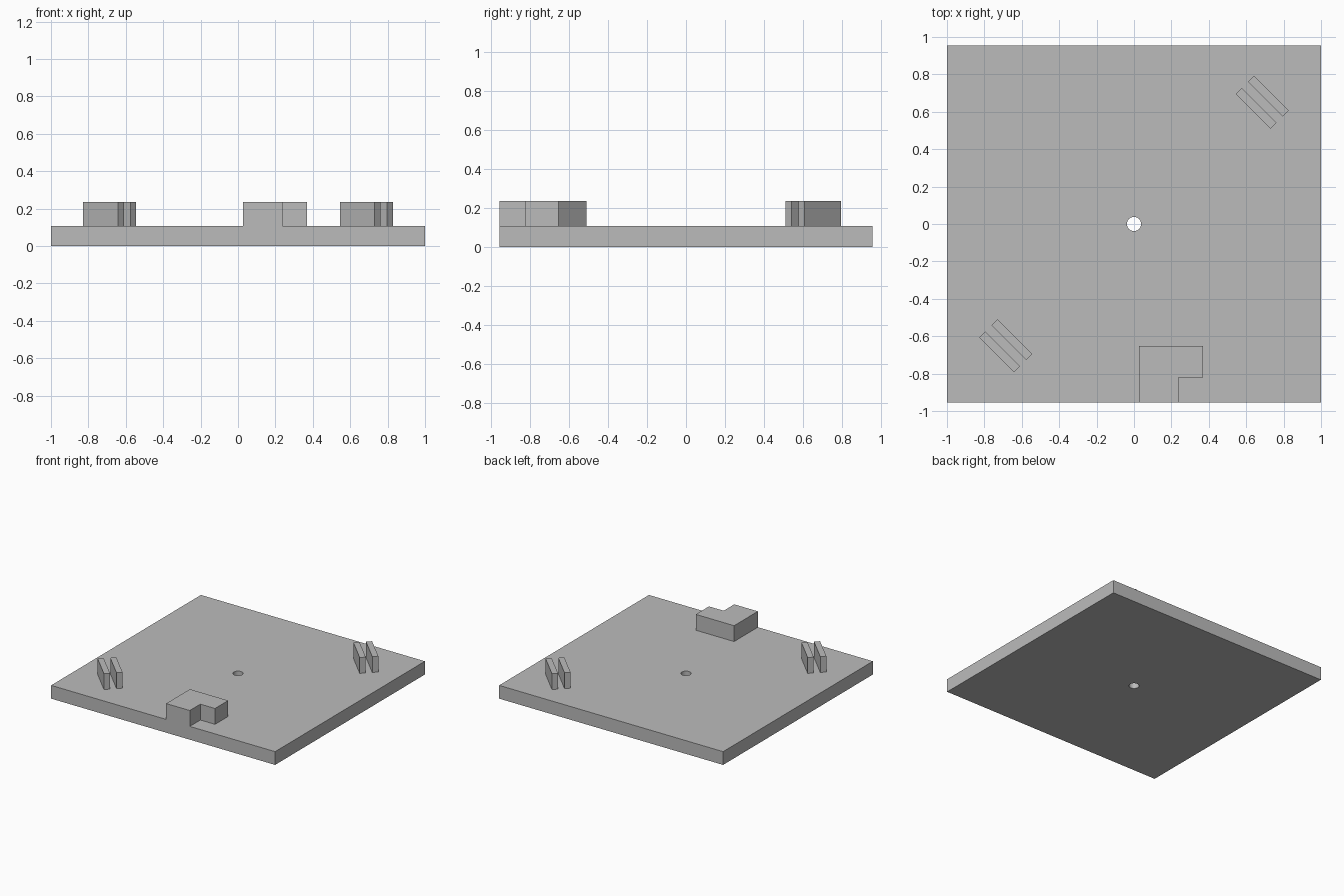
import bpy
import bmesh
from math import radians
from mathutils import Matrix, Vector

cube = bpy.data.objects.get("Cube")
if cube:
    bpy.data.objects.remove(cube, do_unlink=True)

HALF_X, HALF_Y = 1.0, 0.955
PLATE_TOP, PART_TOP = 0.107, 0.235
HOLE_RADIUS = 0.038

grey = bpy.data.materials.new("plain_grey")
grey.use_nodes = True
grey.diffuse_color = (0.5, 0.5, 0.5, 1)
grey.node_tree.nodes["Principled BSDF"].inputs["Base Color"].default_value = (0.5, 0.5, 0.5, 1)


def prism(name, outline, bottom, top):
    """Extrude a flat outline upward into a solid object."""
    bm = bmesh.new()
    base = bm.faces.new([bm.verts.new((x, y, bottom)) for x, y in outline])
    side = bmesh.ops.extrude_face_region(bm, geom=[base], use_keep_orig=True)
    raised = [v for v in side["geom"] if isinstance(v, bmesh.types.BMVert)]
    bmesh.ops.translate(bm, verts=raised, vec=(0, 0, top - bottom))
    bmesh.ops.recalc_face_normals(bm, faces=bm.faces)
    mesh = bpy.data.meshes.new(name)
    bm.to_mesh(mesh)
    bm.free()
    mesh.materials.append(grey)
    obj = bpy.data.objects.new(name, mesh)
    bpy.context.collection.objects.link(obj)
    return obj


def rectangle(length, width, centre=(0, 0), angle=0):
    turn = Matrix.Rotation(angle, 2)
    corners = [(-1, -1), (1, -1), (1, 1), (-1, 1)]
    return [turn @ Vector((a * length / 2, b * width / 2)) + Vector(centre)
            for a, b in corners]


# Base plate with a round through hole in the middle
plate = prism("base_plate", rectangle(2 * HALF_X, 2 * HALF_Y), 0, PLATE_TOP)
bpy.ops.mesh.primitive_cylinder_add(vertices=48, radius=HOLE_RADIUS, depth=1)
cutter = bpy.context.object
cutter.name = "hole_cutter"
cutter.hide_render = True
cutter.data.materials.append(grey)
cut = plate.modifiers.new("centre_hole", "BOOLEAN")
cut.operation = "DIFFERENCE"
cut.solver = "EXACT"
cut.object = cutter
bpy.ops.object.select_all(action="DESELECT")
plate.select_set(True)
bpy.context.view_layer.objects.active = plate
bpy.ops.object.modifier_apply(modifier=cut.name)
bpy.data.objects.remove(cutter, do_unlink=True)
bpy.ops.object.shade_smooth_by_angle(angle=radians(30))

# Notched block flush with the front edge
prism("notched_block",
      [(0.027, -HALF_Y), (0.238, -HALF_Y), (0.238, -0.82),
       (0.369, -0.82), (0.369, -0.652), (0.027, -0.652)],
      PLATE_TOP, PART_TOP)

# Pairs of diagonal ribs at two opposite corners
for corner, sign in (("back_left", 1), ("front_right", -1)):
    for place, x, y in (("inner", 0.653, 0.618), ("outer", 0.719, 0.684)):
        prism(f"{corner}_{place}_rib",
              rectangle(0.263, 0.045, (sign * x, sign * y), radians(-45)),
              PLATE_TOP, PART_TOP)
